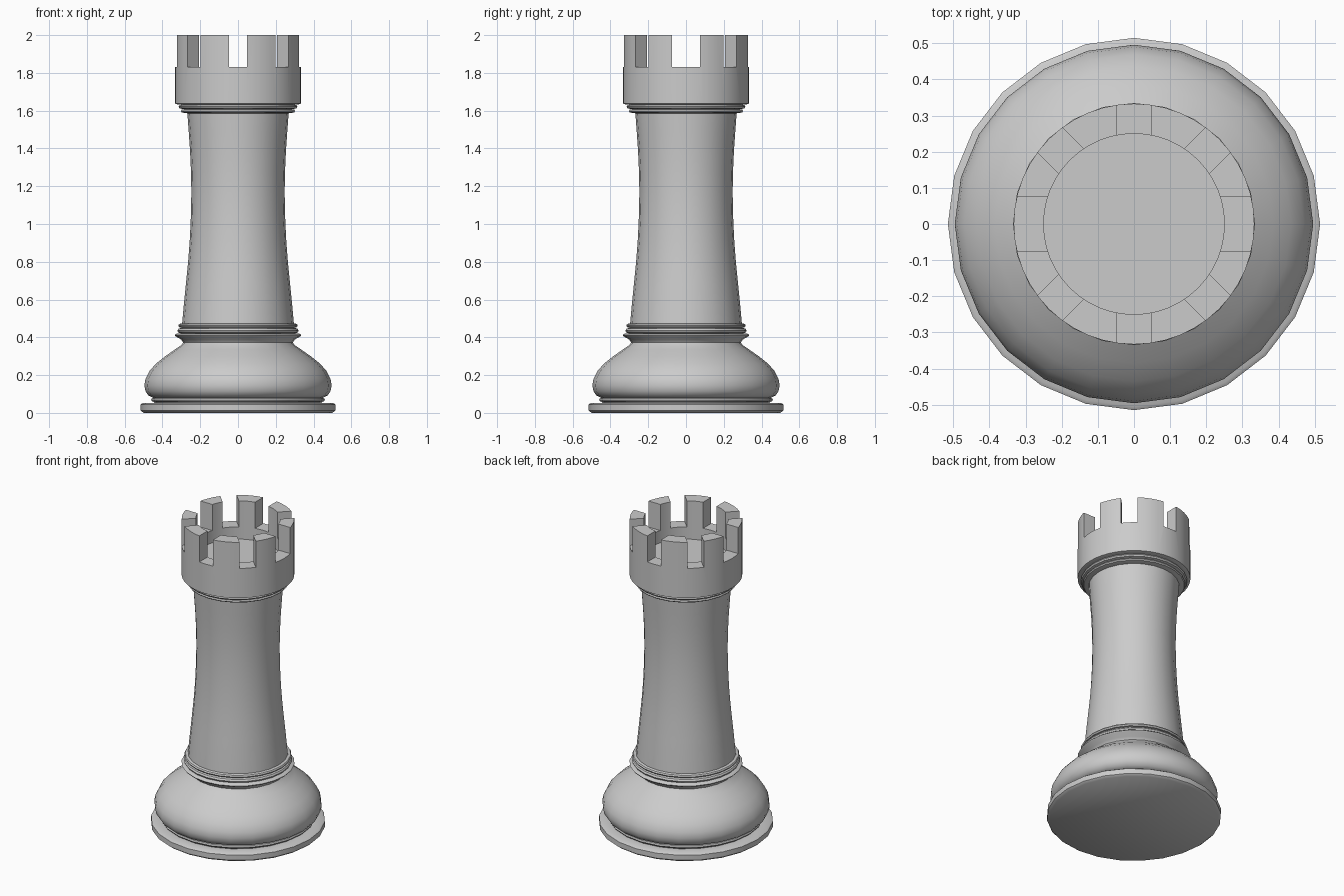
import bpy, bmesh, math
from mathutils import Matrix

if "Cube" in bpy.data.objects:
    bpy.data.objects.remove(bpy.data.objects["Cube"])

grey = bpy.data.materials.new("stone_grey")
grey.diffuse_color = (0.6, 0.6, 0.6, 1)
grey.use_nodes = True
grey.node_tree.nodes["Principled BSDF"].inputs["Base Color"].default_value = grey.diffuse_color


def lathe(name, profile, sides=24, angle=40):
    """Revolve (radius, z) points, listed bottom to top, into a closed solid."""
    bm = bmesh.new()
    rings = []
    for r, z in profile:
        rings.append([bm.verts.new((r * math.cos(2 * math.pi * i / sides),
                                    r * math.sin(2 * math.pi * i / sides), z))
                      for i in range(sides)])
    for a, b in zip(rings, rings[1:]):
        for i in range(sides):
            j = (i + 1) % sides
            bm.faces.new((a[i], a[j], b[j], b[i]))
    bm.faces.new(rings[0][::-1])
    bm.faces.new(rings[-1])
    bmesh.ops.recalc_face_normals(bm, faces=bm.faces)
    me = bpy.data.meshes.new(name)
    bm.to_mesh(me)
    bm.free()
    me.materials.append(grey)
    ob = bpy.data.objects.new(name, me)
    bpy.context.collection.objects.link(ob)
    smooth(ob, angle)
    return ob


def smooth(ob, angle):
    bpy.ops.object.select_all(action='DESELECT')
    bpy.context.view_layer.objects.active = ob
    ob.select_set(True)
    bpy.ops.object.shade_smooth_by_angle(angle=math.radians(angle))


def bead(r, z, h, bulge):
    """Half-round bead profile from z to z + h, starting at radius r."""
    return [(r + bulge * math.sin(math.pi * k / 4), z + h * (1 - math.cos(math.pi * k / 4)) / 2)
            for k in range(5)]


# Foot plate and the thin ring above it
lathe("foot_plate", [(0.50, 0), (0.515, 0.012), (0.515, 0.045), (0.505, 0.052), (0.44, 0.052)])
lathe("foot_ring", [(0.44, 0.05)] + bead(0.445, 0.058, 0.022, 0.015) + [(0.44, 0.085)])

# Bulging base with the flared lip on top
lathe("base_bell", [(0.45, 0.08), (0.475, 0.092), (0.49, 0.115), (0.496, 0.145), (0.49, 0.18),
                    (0.47, 0.22), (0.435, 0.26), (0.385, 0.30), (0.335, 0.335), (0.302, 0.358),
                    (0.29, 0.372), (0.30, 0.388), (0.33, 0.405), (0.335, 0.412), (0.325, 0.42)])

# Stacked beads at the foot of the shaft
lathe("lower_collar", [(0.29, 0.415)] + bead(0.30, 0.42, 0.03, 0.021)
      + bead(0.30, 0.451, 0.023, 0.017) + [(0.28, 0.474)])

# Waisted shaft
lathe("shaft", [(0.297, 0.46), (0.288, 0.56), (0.276, 0.68), (0.264, 0.80), (0.255, 0.92),
                (0.249, 1.05), (0.247, 1.17), (0.249, 1.28), (0.254, 1.39), (0.261, 1.49),
                (0.269, 1.60)])

# Beads under the crown
lathe("upper_collar", [(0.26, 1.585)] + bead(0.285, 1.588, 0.02, 0.018)
      + bead(0.295, 1.609, 0.024, 0.02) + [(0.28, 1.64)])

# Crown: hollow cup, 24 sides outside
crown = lathe("crown", [(0.32, 1.633), (0.333, 1.637), (0.333, 2.0), (0.25, 2.0), (0.25, 1.75)],
              sides=48)

# Eight slots around the rim, the two along x being wider
bm = bmesh.new()
for k in range(8):
    width = 0.15 if k % 4 == 0 else 0.097
    bmesh.ops.create_cube(bm, size=1, matrix=Matrix.Rotation(k * math.pi / 4, 4, 'Z')
                          @ Matrix.Translation((0.31, 0, 1.98))
                          @ Matrix.Diagonal((0.2, width, 0.3, 1)))
me = bpy.data.meshes.new("slot_cutter")
bm.to_mesh(me)
bm.free()
cutter = bpy.data.objects.new("slot_cutter", me)
bpy.context.collection.objects.link(cutter)
cutter.hide_render = True

mod = crown.modifiers.new("slots", 'BOOLEAN')
mod.operation = 'DIFFERENCE'
mod.solver = 'EXACT'
mod.object = cutter
bpy.context.view_layer.objects.active = crown
bpy.ops.object.modifier_move_to_index(modifier="slots", index=0)
bpy.ops.object.modifier_apply(modifier="slots")
bpy.data.objects.remove(cutter)
smooth(crown, 30)
